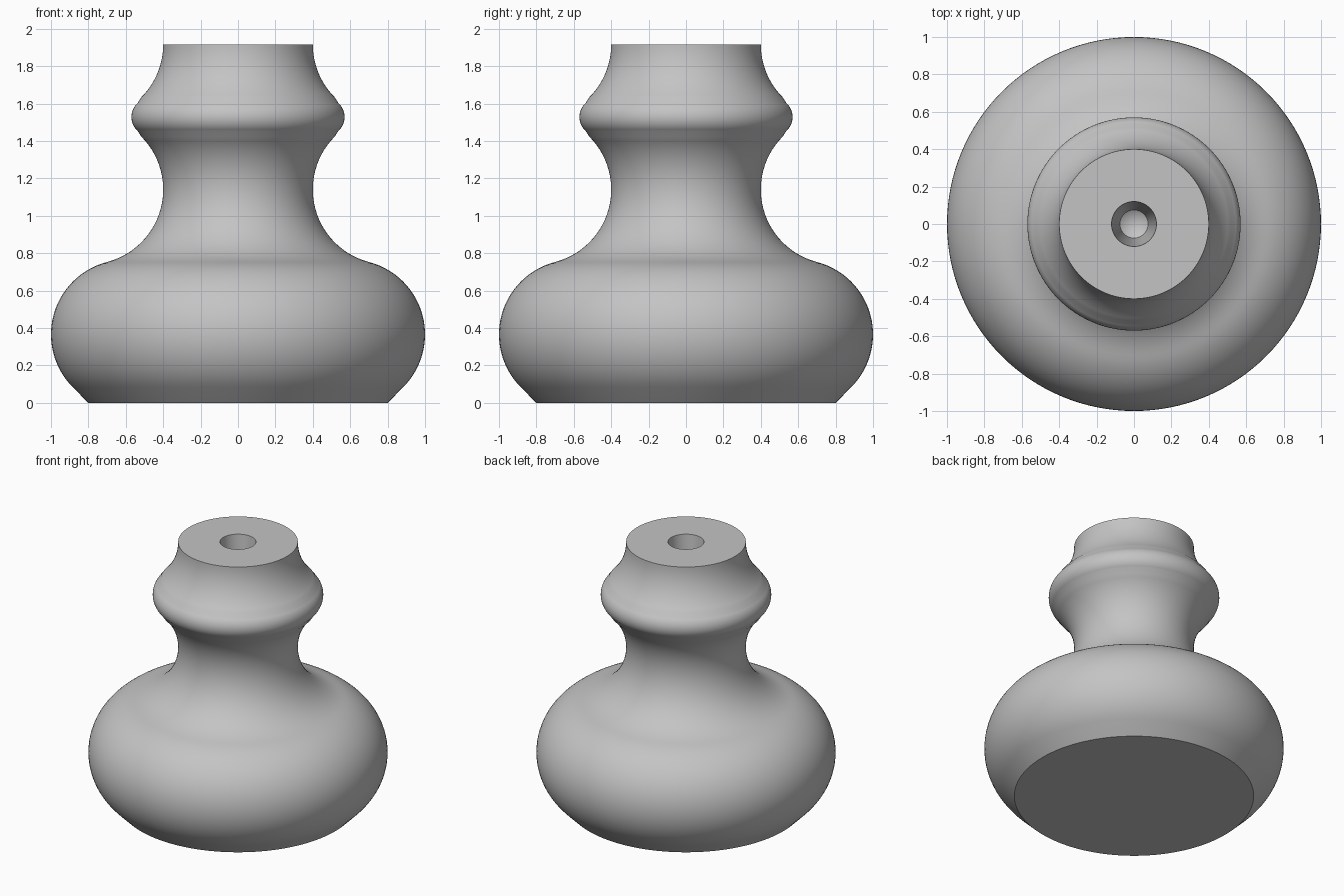
import bpy
import bmesh
from math import cos, sin, radians, pi

cube = bpy.data.objects.get("Cube")
if cube:
    bpy.data.objects.remove(cube, do_unlink=True)

SEGMENTS = 128
HEIGHT = 1.917


def arc(cx, cz, r, start, end, steps):
    """Points on a circular arc, angles in degrees."""
    angles = [radians(start + (end - start) * i / steps) for i in range(steps + 1)]
    return [(cx + r * cos(a), cz + r * sin(a)) for a in angles]


def lathe(name, profile, material):
    """Revolve a (radius, z) profile around the z axis."""
    bm = bmesh.new()
    verts = [bm.verts.new((r, 0, z)) for r, z in profile]
    edges = [bm.edges.new(pair) for pair in zip(verts, verts[1:])]
    bmesh.ops.spin(bm, geom=verts + edges, cent=(0, 0, 0), axis=(0, 0, 1),
                   angle=2 * pi, steps=SEGMENTS, use_merge=True)
    bmesh.ops.remove_doubles(bm, verts=bm.verts, dist=0.0001)
    bmesh.ops.recalc_face_normals(bm, faces=bm.faces)
    mesh = bpy.data.meshes.new(name)
    bm.to_mesh(mesh)
    bm.free()
    mesh.materials.append(material)
    obj = bpy.data.objects.new(name, mesh)
    bpy.context.collection.objects.link(obj)
    bpy.ops.object.select_all(action='DESELECT')
    obj.select_set(True)
    bpy.context.view_layer.objects.active = obj
    bpy.ops.object.shade_smooth_by_angle(angle=radians(30))
    return obj


grey = bpy.data.materials.new("plain grey")
grey.use_nodes = True
colour = (0.55, 0.55, 0.55, 1)
grey.diffuse_color = colour
grey.node_tree.nodes["Principled BSDF"].inputs["Base Color"].default_value = colour

# Flat underside and chamfered foot
profile = [(0, 0), (0.8, 0)]
# Bulbous base
profile += arc(0.6, 0.366, 0.4, -45, 75.5, 28)
# Waisted neck
profile += arc(0.8, 1.141, 0.4, 255.5, 135, 28)[1:]
# Bead
profile += arc(0.47, 1.529, 0.1, -48, 48, 16)
# Collar flaring in to the flat top
profile += arc(0.8, HEIGHT, 0.4, 225, 180, 14)
# Tapered blind hole with a pointed bottom
profile += [(0.12, HEIGHT), (0.075, 1.3), (0, 1.25)]

lathe("turned_foot", profile, grey)
